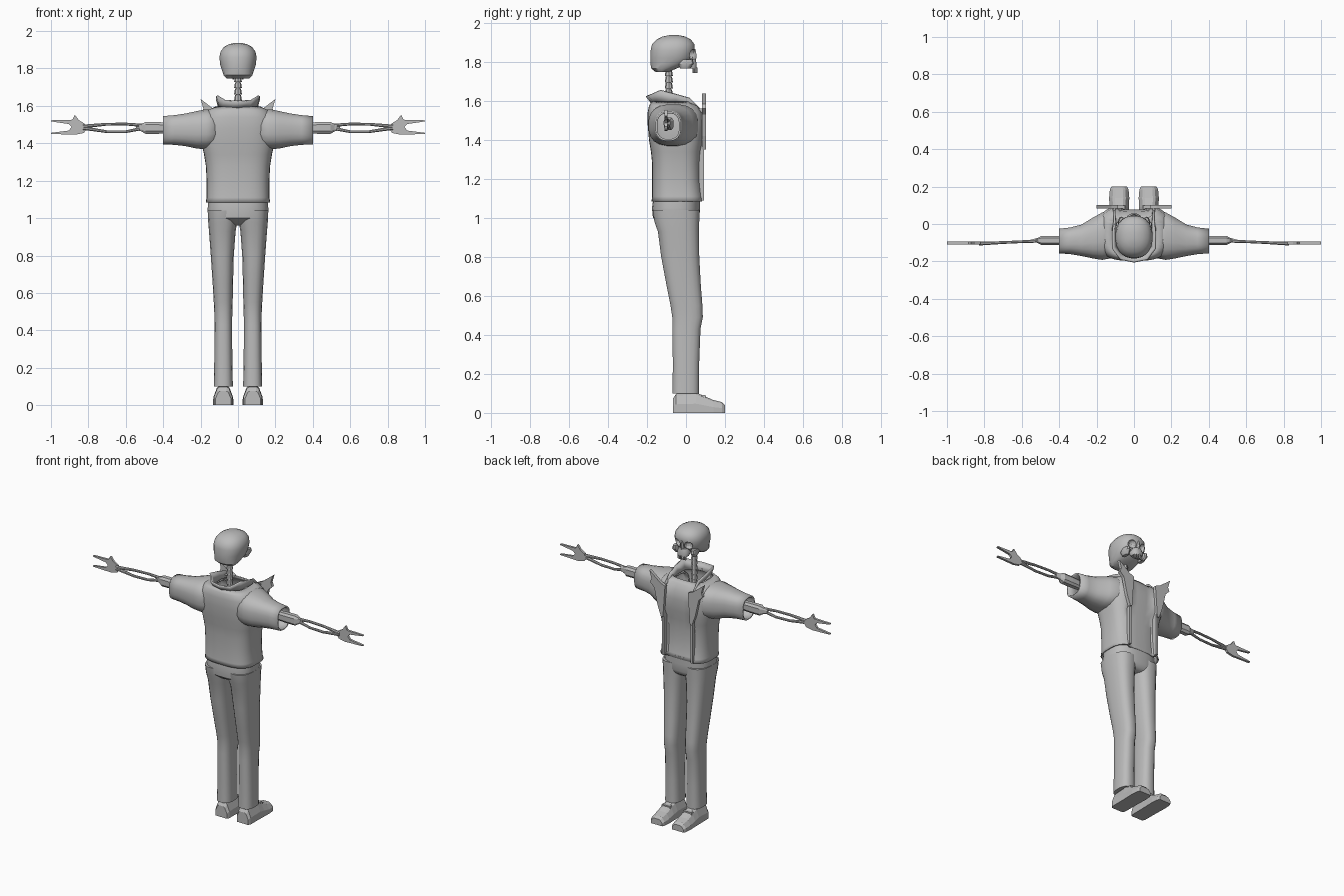
import bpy, bmesh, math
from mathutils import Vector

if "Cube" in bpy.data.objects:
    bpy.data.objects.remove(bpy.data.objects["Cube"])

grey = bpy.data.materials.new("plain_grey")
grey.diffuse_color = (0.5, 0.5, 0.5, 1)
grey.use_nodes = True
grey.node_tree.nodes["Principled BSDF"].inputs["Base Color"].default_value = grey.diffuse_color


def finish(name, bm, smooth=True, angle=40):
    bmesh.ops.recalc_face_normals(bm, faces=bm.faces)
    me = bpy.data.meshes.new(name)
    bm.to_mesh(me)
    bm.free()
    ob = bpy.data.objects.new(name, me)
    bpy.context.collection.objects.link(ob)
    me.materials.append(grey)
    if smooth:
        bpy.ops.object.select_all(action='DESELECT')
        bpy.context.view_layer.objects.active = ob
        ob.select_set(True)
        bpy.ops.object.shade_smooth_by_angle(angle=math.radians(angle))
    return ob


def se(t, p):
    # unit superellipse point
    c, s = math.cos(t), math.sin(t)
    return (math.copysign(abs(c) ** (2 / p), c), math.copysign(abs(s) ** (2 / p), s))


def loft(name, rings, caps=(True, True), smooth=True, angle=40):
    bm = bmesh.new()
    vs = [[bm.verts.new(p) for p in r] for r in rings]
    n = len(vs[0])
    for a, b in zip(vs, vs[1:]):
        for i in range(n):
            bm.faces.new((a[i], a[(i + 1) % n], b[(i + 1) % n], b[i]))
    if caps[0]:
        bm.faces.new(vs[0])
    if caps[1]:
        bm.faces.new(vs[-1])
    return finish(name, bm, smooth, angle)


def zring(z, x0, x1, y0, y1, n=24, p=2.4):
    return [((x0 + x1) / 2 + (x1 - x0) / 2 * u, (y0 + y1) / 2 + (y1 - y0) / 2 * v, z)
            for u, v in (se(2 * math.pi * (i + 0.5) / n, p) for i in range(n))]


def xring(x, yc, zc, ry, rz, n=20, p=2.6):
    return [(x, yc + ry * u, zc + rz * v)
            for u, v in (se(2 * math.pi * (i + 0.5) / n, p) for i in range(n))]


def plate(name, outline, y0, y1):
    # flat outline in x, z given thickness along y
    bm = bmesh.new()
    f = bm.faces.new([bm.verts.new((x, y0, z)) for x, z in outline])
    r = bmesh.ops.extrude_face_region(bm, geom=[f])
    for v in r["geom"]:
        if isinstance(v, bmesh.types.BMVert):
            v.co.y = y1
    return finish(name, bm, False)


def shell(ob, t):
    m = ob.modifiers.new("thickness", 'SOLIDIFY')
    m.thickness = t
    m.offset = -1


def smoothed(ob):
    m = ob.modifiers.new("soft", 'SUBSURF')
    m.levels = m.render_levels = 1


# jacket body, with the front panel set back between the lapels
rings = []
for z, rx, y0, y1 in [(1.085, .173, -.177, .097), (1.11, .168, -.174, .09), (1.2, .168, -.174, .08),
                      (1.28, .172, -.174, .08), (1.34, .182, -.18, .085), (1.40, .195, -.19, .095),
                      (1.48, .198, -.197, .1), (1.54, .19, -.197, .092), (1.575, .165, -.19, .07),
                      (1.597, .12, -.175, .05)]:
    ring = []
    for x, y, h in zring(z, -rx, rx, y0, y1, 40, 3.0):
        if y > 0 and abs(x) < 0.1:
            y -= 0.022
        ring.append((x, y, h))
    rings.append(ring)
shell(loft("jacket_body", rings, (False, False)), 0.008)

# raised jacket collar, open at the front
half = [(0, -.165, 1.585, 0, -.198, 1.628), (.055, -.155, 1.585, .068, -.185, 1.632),
        (.088, -.115, 1.585, .108, -.13, 1.656), (.092, -.05, 1.585, .108, -.05, 1.635),
        (.092, .01, 1.575, .1, .02, 1.615), (.095, .06, 1.54, .1, .075, 1.56)]
prof = [(-a, b, c, -d, e, f) for a, b, c, d, e, f in half[:0:-1]] + half
bm = bmesh.new()
lo = [bm.verts.new(q[:3]) for q in prof]
hi = [bm.verts.new(q[3:]) for q in prof]
for i in range(len(prof) - 1):
    bm.faces.new((lo[i], lo[i + 1], hi[i + 1], hi[i]))
shell(finish("jacket_collar", bm), 0.01)

# neck bones
for i in range(8):
    bm = bmesh.new()
    bmesh.ops.create_cone(bm, cap_ends=True, segments=8, radius1=.021, radius2=.016, depth=.03)
    bmesh.ops.translate(bm, verts=bm.verts, vec=(0, -.088, 1.545 + i * .033))
    finish("neck_bone", bm, False)
loft("neck_core", [zring(z, -.012, .012, -.1, -.076, 8, 2) for z in (1.5, 1.8)])

# trousers top
loft("trouser_seat", [zring(z, -rx, rx, y0, y1, 28, 2.6) for z, rx, y0, y1 in
     [(1.1, .16, -.168, .072), (1.05, .163, -.175, .072), (1.0, .16, -.17, .07),
      (.975, .14, -.14, .06), (.96, .1, -.1, .04)]])

for s in (-1, 1):
    side = "right" if s > 0 else "left"

    def mx(r):
        return [(s * p[0], p[1], p[2]) for p in r]

    # sleeve, hollow at the cuff
    sl = loft(side + "_sleeve", [mx(xring(*q)) for q in
              [(.1, -.06, 1.475, .12, .10), (.17, -.065, 1.475, .128, .108), (.22, -.075, 1.472, .11, .101),
               (.28, -.087, 1.472, .085, .088), (.34, -.09, 1.471, .072, .080), (.402, -.091, 1.47, .066, .076)]],
              (False, False))
    shell(sl, 0.01)

    # upper arm bone with elbow
    loft(side + "_elbow_bone", [mx(xring(x, -.088, z, ry, rz, 8, 3)) for x, z, ry, rz in
         [(.25, 1.482, .018, .025), (.43, 1.482, .026, .033), (.495, 1.482, .026, .033),
          (.515, 1.484, .014, .022), (.545, 1.485, .006, .014)]], smooth=False)

    # two bowed forearm bones
    for nm, pts in (("upper", [(.50, 1.495, .010), (.60, 1.503, .008), (.70, 1.502, .008), (.83, 1.49, .011)]),
                    ("lower", [(.50, 1.482, .010), (.60, 1.462, .008), (.70, 1.462, .008), (.83, 1.482, .011)])):
        loft(side + "_forearm_" + nm, [mx(xring(x, -.09 - .015 * (x - .5) / .33, z, r, r, 8, 2))
                                       for x, z, r in pts])

    # bony hand with pointed fingers
    plate(side + "_hand", [(s * x, z) for x, z in
          [(.81, 1.475), (.82, 1.505), (.85, 1.523), (.872, 1.552), (.885, 1.526), (1.0, 1.523),
           (1.0, 1.517), (.905, 1.503), (.89, 1.487), (.905, 1.468), (1.0, 1.456), (1.0, 1.45),
           (.87, 1.446), (.825, 1.455)]], -.109, -.094)

    # pointed lapel and front edge strip
    plate(side + "_lapel", [(s * x, z) for x, z in
          [(.085, 1.56), (.12, 1.575), (.2, 1.637), (.185, 1.585), (.195, 1.56), (.165, 1.53),
           (.14, 1.42), (.115, 1.35), (.1, 1.35)]], .082, .102)
    plate(side + "_front_edge", [(s * .098, 1.09), (s * .098, 1.56), (s * .112, 1.56), (s * .112, 1.09)],
          .06, .093)

    # trouser leg, hollow look hidden by the shoe
    loft(side + "_trouser_leg", [mx(zring(z, a, b, y0, y1, 20, 2.6)) for z, a, b, y0, y1 in
         [(1.04, .004, .163, -.172, .071), (.98, .004, .16, -.163, .069), (.93, .012, .156, -.145, .067),
          (.8, .022, .146, -.128, .069), (.65, .026, .136, -.1, .077), (.55, .028, .13, -.08, .085),
          (.49, .03, .127, -.071, .087), (.43, .031, .126, -.071, .075), (.25, .03, .127, -.068, .068),
          (.1, .027, .13, -.07, .068)]])

    # shoe with a flat sole
    rr = []
    for y, w, h in [(-.066, .042, .075), (-.05, .05, .098), (.05, .051, .105), (.09, .052, .088),
                    (.14, .054, .066), (.185, .05, .055), (.2, .042, .04)]:
        c = s * .079
        rr.append([(c - w, y, 0), (c + w, y, 0), (c + w, y, h * .45), (c + w * .65, y, h * .9),
                   (c + w * .4, y, h), (c - w * .4, y, h), (c - w * .65, y, h * .9), (c - w, y, h * .45)])
    loft(side + "_shoe", rr, smooth=False)
    # shoe tongue band
    plate(side + "_shoe_band", [(c - .04, .05), (c - .03, .092), (c + .03, .092), (c + .04, .05)], .08, .1)

    # cheek bone and jaw hinge
    loft(side + "_cheek_bone", [zring(z, min(s * a, s * b), max(s * a, s * b), y0, y1, 10, 2.4)
         for z, a, b, y0, y1 in [(1.765, .05, .074, -.03, .02), (1.79, .05, .086, -.04, .04),
                                 (1.812, .055, .08, -.03, .035)]])

# skull
skull = loft("skull", [zring(z, -r, r, y0, y1, 24, 2.3) for z, r, y0, y1 in
             [(1.747, .06, -.155, -.09), (1.765, .078, -.178, -.05), (1.79, .086, -.183, .015),
              (1.82, .096, -.184, .035), (1.86, .1, -.182, .045), (1.89, .094, -.175, .044),
              (1.915, .076, -.15, .025), (1.93, .048, -.12, -.005), (1.937, .018, -.085, -.04)]])

# eye sockets hollowed out of the skull
bm = bmesh.new()
for s in (-1, 1):
    g = bmesh.ops.create_uvsphere(bm, u_segments=12, v_segments=8, radius=.027)
    bmesh.ops.translate(bm, verts=g["verts"], vec=(s * .042, .034, 1.838))
cut = finish("socket_cutter", bm, False)
cut.hide_render = True
cut.hide_viewport = True
cut.display_type = 'WIRE'
m = skull.modifiers.new("sockets", 'BOOLEAN')
m.operation = 'DIFFERENCE'
m.object = cut
m.solver = 'EXACT'

# upper jaw, nose ridge and teeth
loft("upper_jaw", [zring(z, -r, r, y0, y1, 12, 2.6) for z, r, y0, y1 in
     [(1.765, .036, .0, .055), (1.79, .042, -.02, .056), (1.815, .03, -.02, .05)]])
loft("nose_ridge", [zring(z, -r, r, .02, y1, 8, 2) for z, r, y1 in
     [(1.805, .013, .052), (1.83, .01, .056), (1.865, .009, .05)]], smooth=False)
for i in range(-2, 3):
    x = i * .013
    loft("tooth", [zring(z, x - .005, x + .005, .044 - abs(i) * .005, .058 - abs(i) * .005, 6, 2)
                   for z in (1.742, 1.772)], smooth=False)
